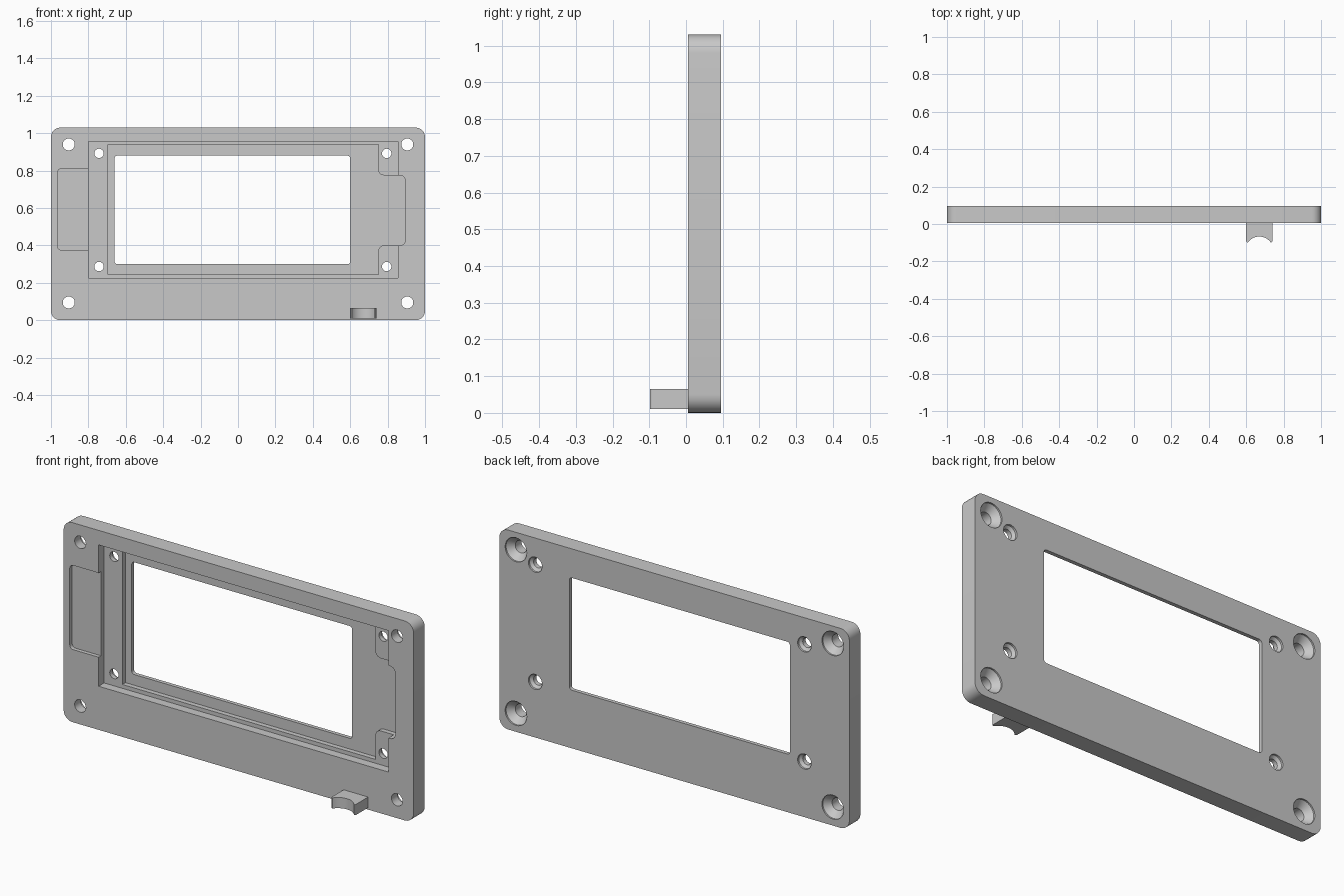
import bpy, bmesh, math
from mathutils import Vector

cube = bpy.data.objects.get("Cube")
if cube:
    bpy.data.objects.remove(cube, do_unlink=True)

FRONT, BACK = 0.005, 0.095

GREY = (0.58, 0.58, 0.58, 1)
grey = bpy.data.materials.new("plain grey")
grey.use_nodes = True
grey.diffuse_color = GREY
grey.node_tree.nodes["Principled BSDF"].inputs["Base Color"].default_value = GREY


def rounded(points, steps=6):
    """Round each corner (a, b, radius) of a polygon."""
    out = []
    for i, (a, b, r) in enumerate(points):
        p = Vector((a, b))
        if r == 0:
            out.append(p)
            continue
        to_prev = (Vector(points[i - 1][:2]) - p).normalized()
        to_next = (Vector(points[(i + 1) % len(points)][:2]) - p).normalized()
        # All corners are square, so the centre lies r along both edges
        centre = p + (to_prev + to_next) * r
        for k in range(steps + 1):
            t = math.pi / 2 * k / steps
            out.append(centre - to_next * r * math.cos(t) - to_prev * r * math.sin(t))
    return out


def rect(x0, x1, z0, z1, r):
    return rounded([(x0, z0, r), (x1, z0, r), (x1, z1, r), (x0, z1, r)])


def make(name, bm):
    bmesh.ops.recalc_face_normals(bm, faces=bm.faces)
    mesh = bpy.data.meshes.new(name)
    bm.to_mesh(mesh)
    bm.free()
    mesh.materials.append(grey)
    obj = bpy.data.objects.new(name, mesh)
    bpy.context.collection.objects.link(obj)
    return obj


def loft(name, loops):
    """Closed solid through matching loops of points."""
    bm = bmesh.new()
    rings = [[bm.verts.new(p) for p in loop] for loop in loops]
    for low, high in zip(rings, rings[1:]):
        for k in range(len(low)):
            n = (k + 1) % len(low)
            bm.faces.new((low[k], low[n], high[n], high[k]))
    bm.faces.new(rings[0][::-1])
    bm.faces.new(rings[-1])
    return make(name, bm)


def slab(name, outline, y0, y1):
    return loft(name, [[(p.x, y, p.y) for p in outline] for y in (y0, y1)])


def screw_cutter(name, x, z, profile, sides=32):
    """Turned cutter along y from (y, radius) pairs."""
    turns = [math.tau * k / sides for k in range(sides)]
    return loft(name, [[(x + r * math.cos(t), y, z + r * math.sin(t)) for t in turns]
                       for y, r in profile])


def smooth(obj):
    bpy.ops.object.select_all(action="DESELECT")
    bpy.context.view_layer.objects.active = obj
    obj.select_set(True)
    bpy.ops.object.shade_smooth_by_angle(angle=math.radians(32))


# Face plate
plate = slab("face_plate", rect(-1, 1, 0, 1.03, 0.05), FRONT, BACK)

# Stepped recesses in the front, and the display window
OUT = -0.05
cutters = [
    slab("cable_recess_cutter", rect(-0.965, -0.75, 0.375, 0.81, 0.02), OUT, FRONT + 0.02),
    slab("board_recess_cutter", rect(-0.80, 0.855, 0.225, 0.955, 0), OUT, FRONT + 0.045),
    slab("display_recess_cutter", rounded([
        (-0.695, 0.245, 0), (0.75, 0.245, 0), (0.75, 0.40, 0.03), (0.895, 0.40, 0.03),
        (0.895, 0.775, 0.03), (0.75, 0.775, 0.03), (0.75, 0.94, 0), (-0.695, 0.94, 0),
    ]), OUT, FRONT + 0.07),
    slab("window_cutter", rect(-0.66, 0.60, 0.30, 0.88, 0.015), OUT, BACK + 0.05),
]

# Countersunk mounting holes at the corners, and board screw holes
corner_hole = [(OUT, 0.032), (BACK - 0.04, 0.032), (BACK - 0.008, 0.062), (BACK + 0.01, 0.062)]
board_hole = [(OUT, 0.025), (BACK - 0.022, 0.025), (BACK - 0.01, 0.039), (BACK + 0.01, 0.039)]
for name, xs, zs, profile in (
        ("corner_hole_cutter", (-0.905, 0.905), (0.095, 0.94), corner_hole),
        ("board_hole_cutter", (-0.743, 0.795), (0.287, 0.892), board_hole)):
    cutters += [screw_cutter(name, x, z, profile) for x in xs for z in zs]

for cutter in cutters:
    cutter.hide_render = True
    cut = plate.modifiers.new(cutter.name, "BOOLEAN")
    cut.operation = "DIFFERENCE"
    cut.solver = "EXACT"
    cut.object = cutter

# Bake the cuts and drop the cutters
bpy.context.view_layer.update()
graph = bpy.context.evaluated_depsgraph_get()
baked = bpy.data.meshes.new_from_object(plate.evaluated_get(graph))
plate.modifiers.clear()
plate.data = baked
for cutter in cutters:
    bpy.data.objects.remove(cutter, do_unlink=True)
smooth(plate)

# Cradle lug with a hollow front edge
LUG_X, R = 0.67, 0.075
arc = [(LUG_X + R * math.sin(t), -0.067 - R + R * math.cos(t))
       for t in (math.radians(-54 + 9 * k) for k in range(13))]
left_side = [(LUG_X - 0.07, FRONT + 0.002), (LUG_X - 0.07, -0.092), (LUG_X - 0.066, -0.098)]
right_side = [(2 * LUG_X - x, y) for x, y in reversed(left_side)]
lug = loft("cradle_lug", [[(x, y, z) for x, y in left_side + arc + right_side]
                          for z in (0.01, 0.065)])
smooth(lug)
